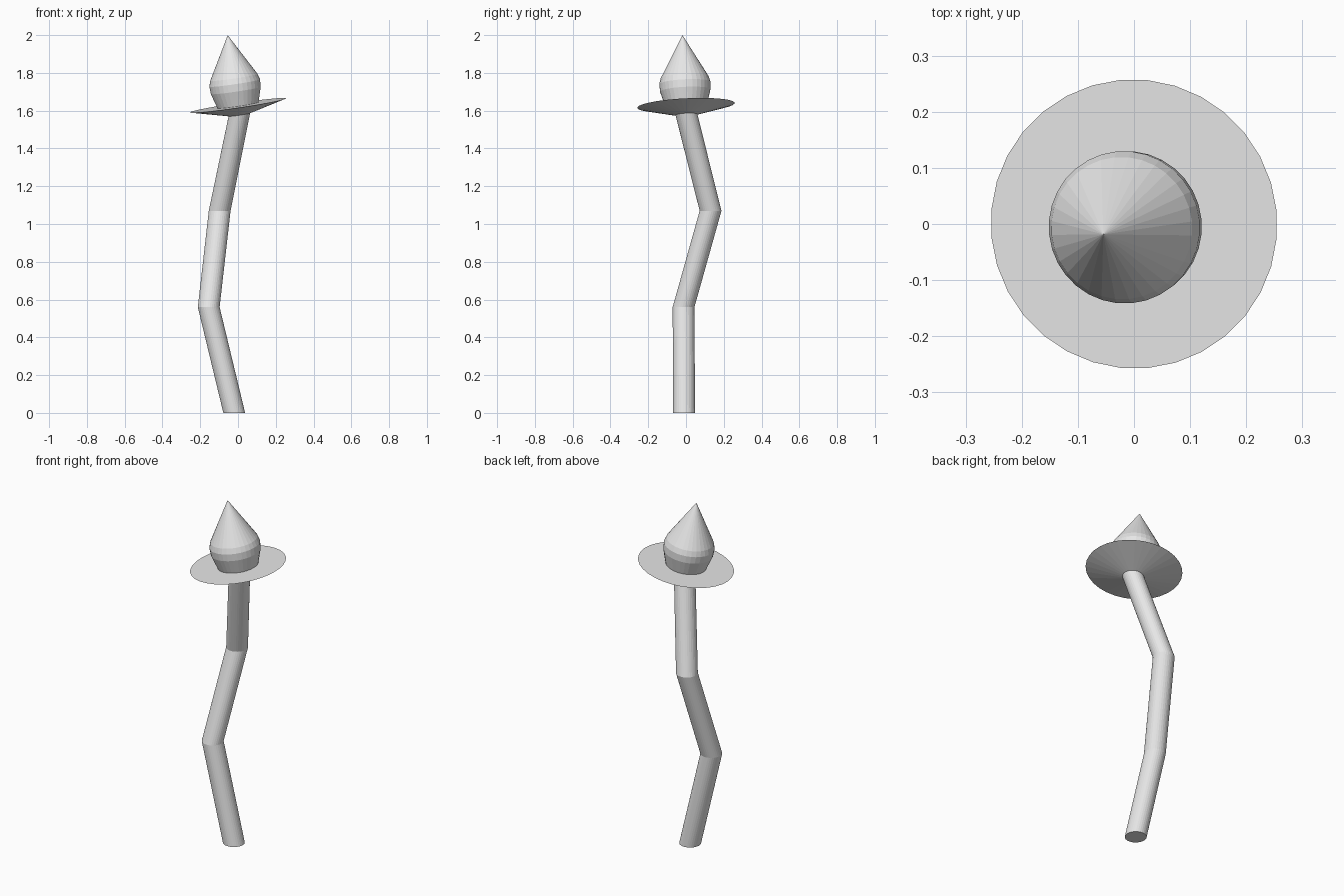
import bpy
import bmesh
import math
from mathutils import Vector

SIDES = 32
UP = Vector((0, 0, 1))
HEAD = Vector((0, 0, 1.628))               # centre of the dish rim
TILT = Vector((-0.147, -0.05, 1)).normalized()

if "Cube" in bpy.data.objects:
    bpy.data.objects.remove(bpy.data.objects["Cube"])

grey = bpy.data.materials.new("light grey")
grey.use_nodes = True
grey.diffuse_color = (0.8, 0.8, 0.8, 1)
grey.node_tree.nodes["Principled BSDF"].inputs["Base Color"].default_value = grey.diffuse_color


def loft(name, rings):
    """Skin a stack of (centre, radius, axis) rings; radius 0 makes a point."""
    bm = bmesh.new()
    loops = []
    for centre, radius, axis in rings:
        turn = UP.rotation_difference(axis)
        if radius == 0:
            loops.append([bm.verts.new(centre)] * SIDES)
            continue
        loop = []
        for i in range(SIDES):
            a = 2 * math.pi * (i + 0.5) / SIDES
            offset = Vector((math.cos(a), math.sin(a), 0)) * radius
            loop.append(bm.verts.new(Vector(centre) + turn @ offset))
        loops.append(loop)
    for low, high in zip(loops, loops[1:]):
        for i in range(SIDES):
            j = (i + 1) % SIDES
            corners = list(dict.fromkeys((low[i], low[j], high[j], high[i])))
            bm.faces.new(corners)
    # Close the open ends
    if rings[0][1]:
        bm.faces.new(loops[0][::-1])
    if rings[-1][1]:
        bm.faces.new(loops[-1])
    bmesh.ops.recalc_face_normals(bm, faces=bm.faces)
    mesh = bpy.data.meshes.new(name)
    bm.to_mesh(mesh)
    bm.free()
    mesh.materials.append(grey)
    obj = bpy.data.objects.new(name, mesh)
    bpy.context.collection.objects.link(obj)
    return obj


def head_rings(profile):
    """Rings along the tilted head axis from (radius, height) pairs."""
    return [(HEAD + TILT * h, r, TILT) for r, h in profile]


# Crooked stem
loft("stem", [
    ((-0.02, -0.01, 0), 0.058, UP),
    ((-0.155, -0.013, 0.56), 0.058, UP),
    ((-0.097, 0.13, 1.07), 0.058, UP),
    (HEAD - TILT * 0.05, 0.058, TILT),
])

# Thin dish with a conical underside
loft("dish", head_rings([(0.058, -0.05), (0.258, 0)]))

# Pointed bulb resting on the dish
loft("bulb", head_rings([(0.11, 0), (0.134, 0.08), (0.136, 0.12),
                         (0.127, 0.15), (0, 0.376)]))
